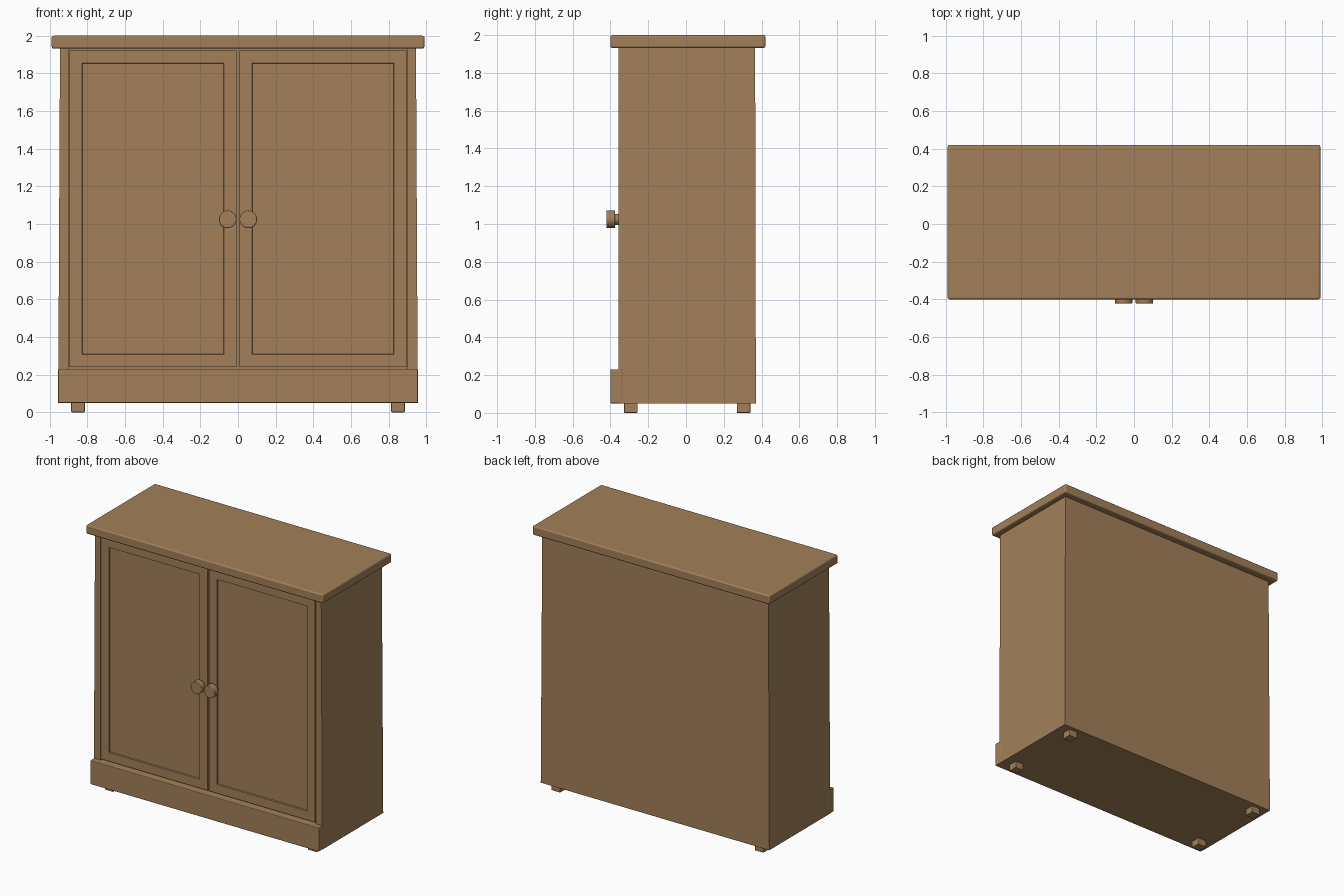
import bpy, bmesh
from mathutils import Matrix, Vector

cube = bpy.data.objects.get("Cube")
if cube:
    bpy.data.objects.remove(cube, do_unlink=True)

wood = bpy.data.materials.new("warm_brown_wood")
wood.use_nodes = True
COLOUR = (0.36, 0.215, 0.1, 1)
wood.diffuse_color = COLOUR
wood.node_tree.nodes["Principled BSDF"].inputs["Base Color"].default_value = COLOUR


def finish(bm, name, bevel=0, segments=2, smooth=False):
    """Turn a bmesh into a named wooden object."""
    bmesh.ops.recalc_face_normals(bm, faces=bm.faces)
    mesh = bpy.data.meshes.new(name)
    bm.to_mesh(mesh)
    bm.free()
    mesh.materials.append(wood)
    obj = bpy.data.objects.new(name, mesh)
    bpy.context.collection.objects.link(obj)
    if bevel:
        mod = obj.modifiers.new("soft_edges", 'BEVEL')
        mod.width, mod.segments = bevel, segments
    if smooth:
        bpy.ops.object.select_all(action='DESELECT')
        obj.select_set(True)
        bpy.context.view_layer.objects.active = obj
        bpy.ops.object.shade_smooth_by_angle()
    return obj


def box_mesh(low, high):
    low, high = Vector(low), Vector(high)
    bm = bmesh.new()
    size = Matrix.Diagonal((high - low).to_4d())
    bmesh.ops.create_cube(bm, size=1, matrix=Matrix.Translation((low + high) / 2) @ size)
    return bm


FRONT, BACK = -0.357, 0.37
BASE, SHELF = 0.05, 1.935

# Carcass: a cross-section with a shallow front opening, slightly narrower at the top
half = [(0.955, BACK), (0.955, FRONT), (0.9, FRONT), (0.9, FRONT + 0.02)]
outline = half + [(-x, y) for x, y in reversed(half)]
bm = bmesh.new()
bottom = bm.faces.new([bm.verts.new((x, y, BASE)) for x, y in outline])
grown = bmesh.ops.extrude_face_region(bm, geom=[bottom], use_keep_orig=True)["geom"]
for v in grown:
    if isinstance(v, bmesh.types.BMVert):
        v.co.z = SHELF
        if abs(v.co.x) > 0.93:
            v.co.x *= 0.99
        if v.co.y > 0:
            v.co.y -= 0.004
finish(bm, "carcass")

# Top board and the thin strip beneath it
finish(box_mesh((-0.99, -0.4, 1.932), (0.99, 0.42, 2)), "top_board", 0.01, 3, True)

# Plinth across the front
finish(box_mesh((-0.956, -0.4, BASE), (0.956, FRONT + 0.021, 0.23)), "plinth", 0.005)

for side, label in ((1, "left"), (-1, "right")):
    # Door with a sunken panel
    xs = sorted((side * 0.007, side * 0.895))
    bm = box_mesh((xs[0], FRONT, 0.24), (xs[1], FRONT + 0.02, 1.922))
    bm.faces.ensure_lookup_table()
    face = min(bm.faces, key=lambda f: f.calc_center_median().y)
    bmesh.ops.inset_region(bm, faces=[face], thickness=0.094)
    bmesh.ops.inset_region(bm, faces=[face], thickness=0.004)
    for v in face.verts:
        v.co.y += 0.01
    finish(bm, label + "_door")

    # Round knob on a short neck
    for part, radius, near, far, bevel in (("knob", 0.047, -0.422, -0.376, 0.004),
                                           ("knob_neck", 0.029, -0.38, FRONT + 0.005, 0)):
        bm = bmesh.new()
        place = Matrix.Translation((side * 0.055, (near + far) / 2, 1.025))
        bmesh.ops.create_cone(bm, cap_ends=True, segments=32, radius1=radius, radius2=radius,
                              depth=far - near, matrix=place @ Matrix.Rotation(1.570796, 4, 'X'))
        knob = finish(bm, label + "_" + part, bevel, 2, True)
        if bevel:
            knob.modifiers["soft_edges"].limit_method = 'ANGLE'

    # Small square feet
    for y, where in ((-0.292, "front"), (0.305, "back")):
        x = side * 0.85
        finish(box_mesh((x - 0.036, y - 0.036, 0), (x + 0.036, y + 0.036, BASE + 0.005)),
               f"{where}_{label}_foot", 0.004)
